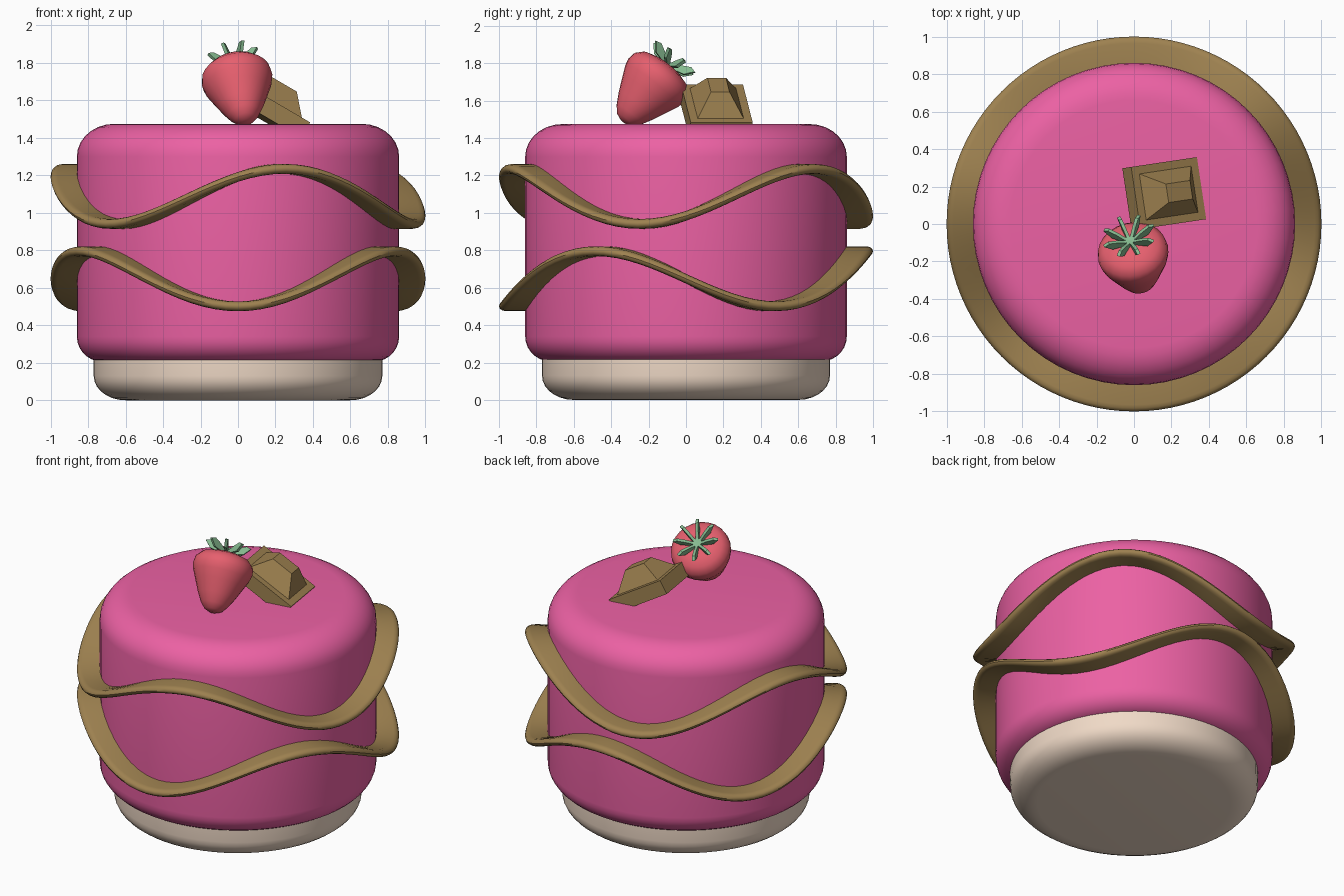
import bpy, bmesh, math
from mathutils import Matrix, Vector, Euler

if "Cube" in bpy.data.objects:
    bpy.data.objects.remove(bpy.data.objects["Cube"])


def material(name, r, g, b):
    m = bpy.data.materials.new(name)
    m.diffuse_color = (r, g, b, 1)
    m.use_nodes = True
    m.node_tree.nodes["Principled BSDF"].inputs["Base Color"].default_value = m.diffuse_color
    return m


PINK = material("pink_icing", 0.84, 0.12, 0.37)
BROWN = material("chocolate", 0.34, 0.22, 0.08)
CREAM = material("cream", 0.87, 0.70, 0.57)
RED = material("berry_red", 0.79, 0.115, 0.156)
GREEN = material("leaf_green", 0.24, 0.50, 0.28)


def make(name, bm, mat, smooth=None):
    bmesh.ops.recalc_face_normals(bm, faces=bm.faces)
    me = bpy.data.meshes.new(name)
    bm.to_mesh(me)
    bm.free()
    me.materials.append(mat)
    ob = bpy.data.objects.new(name, me)
    bpy.context.collection.objects.link(ob)
    if smooth:
        bpy.ops.object.select_all(action='DESELECT')
        ob.select_set(True)
        bpy.context.view_layer.objects.active = ob
        bpy.ops.object.shade_smooth_by_angle(angle=math.radians(smooth))
    return ob


def lathe(profile, sides):
    """Rings of a closed solid from (radius, height) points, capped at both ends."""
    bm = bmesh.new()
    rings = [[bm.verts.new((r * math.cos(2 * math.pi * i / sides),
                            r * math.sin(2 * math.pi * i / sides), z))
              for i in range(sides)] for r, z in profile]
    for a, b in zip(rings, rings[1:]):
        for i in range(sides):
            j = (i + 1) % sides
            bm.faces.new((a[i], a[j], b[j], b[i]))
    bm.faces.new(rings[0])
    bm.faces.new(rings[-1])
    return bm


def corner(cx, cz, rx, rz, start, end, n=7):
    """Points of an elliptical corner, angles in degrees."""
    angles = [math.radians(start + (end - start) * k / n) for k in range(n + 1)]
    return [(cx + rx * math.cos(a), cz + rz * math.sin(a)) for a in angles]


# Cake base and iced body
make("cake_base", lathe(corner(0.60, 0.13, 0.17, 0.13, -90, 0) + [(0.77, 0.24)], 64), CREAM, 35)
make("cake_body", lathe(corner(0.72, 0.34, 0.14, 0.135, -90, 0)
                        + corner(0.66, 1.30, 0.20, 0.175, 0, 90), 64), PINK, 35)


# Wavy chocolate ribbons, three waves around the cake
def ribbon(name, mid, crest_deg):
    section = [(0.84, -0.026)] + corner(0.965, 0, 0.035, 0.026, -90, 90, 6) + [(0.84, 0.026)]
    n = 96
    bm = bmesh.new()
    rings = []
    for i in range(n):
        p = 2 * math.pi * i / n
        z = mid + 0.147 * math.cos(3 * (p - math.radians(crest_deg)))
        rings.append([bm.verts.new((r * math.sin(p), -r * math.cos(p), z + h)) for r, h in section])
    m = len(section)
    for i in range(n):
        a, b = rings[i], rings[(i + 1) % n]
        for k in range(m):
            bm.faces.new((a[k], a[(k + 1) % m], b[(k + 1) % m], b[k]))
    make(name, bm, BROWN, 40)


ribbon("lower_ribbon", 0.648, 60)
ribbon("upper_ribbon", 1.088, 15)

# Strawberry, leaning with its leaves up and back
axis = Vector((-0.15, 0.60, 0.75)).normalized()
lean = Matrix.Translation((0.04, -0.335, 1.488)) @ axis.to_track_quat('Z', 'Y').to_matrix().to_4x4()
berry = make("strawberry", lathe([(0.02, 0), (0.055, 0.015), (0.085, 0.05), (0.118, 0.11), (0.155, 0.19),
                                  (0.18, 0.245), (0.19, 0.285), (0.184, 0.325), (0.15, 0.362),
                                  (0.09, 0.382), (0.02, 0.386)], 24), RED, 35)
berry.matrix_world = lean

# Leaves: upright curling blades spread around the stem end
bm = bmesh.new()
outline = [(0.0, -0.012), (0.05, -0.005), (0.105, 0.005), (0.145, 0.05),
           (0.115, 0.06), (0.07, 0.04), (0.03, 0.015), (0.0, 0.01)]
for k in range(8):
    turn = Matrix.Rotation(2 * math.pi * k / 8 + 0.2, 4, 'Z')
    sides = [[bm.verts.new(turn @ Vector((r, s * 0.009, 0.392 + h))) for r, h in outline] for s in (-1, 1)]
    for side in sides:
        bm.faces.new(side)
    for i in range(len(outline)):
        j = (i + 1) % len(outline)
        bm.faces.new((sides[0][i], sides[0][j], sides[1][j], sides[1][i]))
leaves = make("strawberry_leaves", bm, GREEN)
leaves.matrix_world = lean


# Chocolate piece: square slab with a raised blunt pyramid
def frustum(bm, bottom, top, shift=0.0):
    rings = []
    for (w, d, z), dx in ((bottom, 0), (top, shift)):
        rings.append([bm.verts.new((sx * w / 2 + dx, sy * d / 2, z))
                      for sx, sy in ((-1, -1), (1, -1), (1, 1), (-1, 1))])
    for ring in rings:
        bm.faces.new(ring)
    for i in range(4):
        j = (i + 1) % 4
        bm.faces.new((rings[0][i], rings[0][j], rings[1][j], rings[1][i]))


bm = bmesh.new()
frustum(bm, (0.41, 0.335, -0.095), (0.41, 0.335, 0))
frustum(bm, (0.33, 0.255, -0.005), (0.15, 0.10, 0.115))
choc = make("chocolate_piece", bm, BROWN)
tilt = Matrix.Rotation(math.radians(8.5), 4, 'Z') @ Matrix.Rotation(math.radians(30), 4, 'Y')
choc.matrix_world = Matrix.Translation((0.185, 0.165, 1.585)) @ tilt
